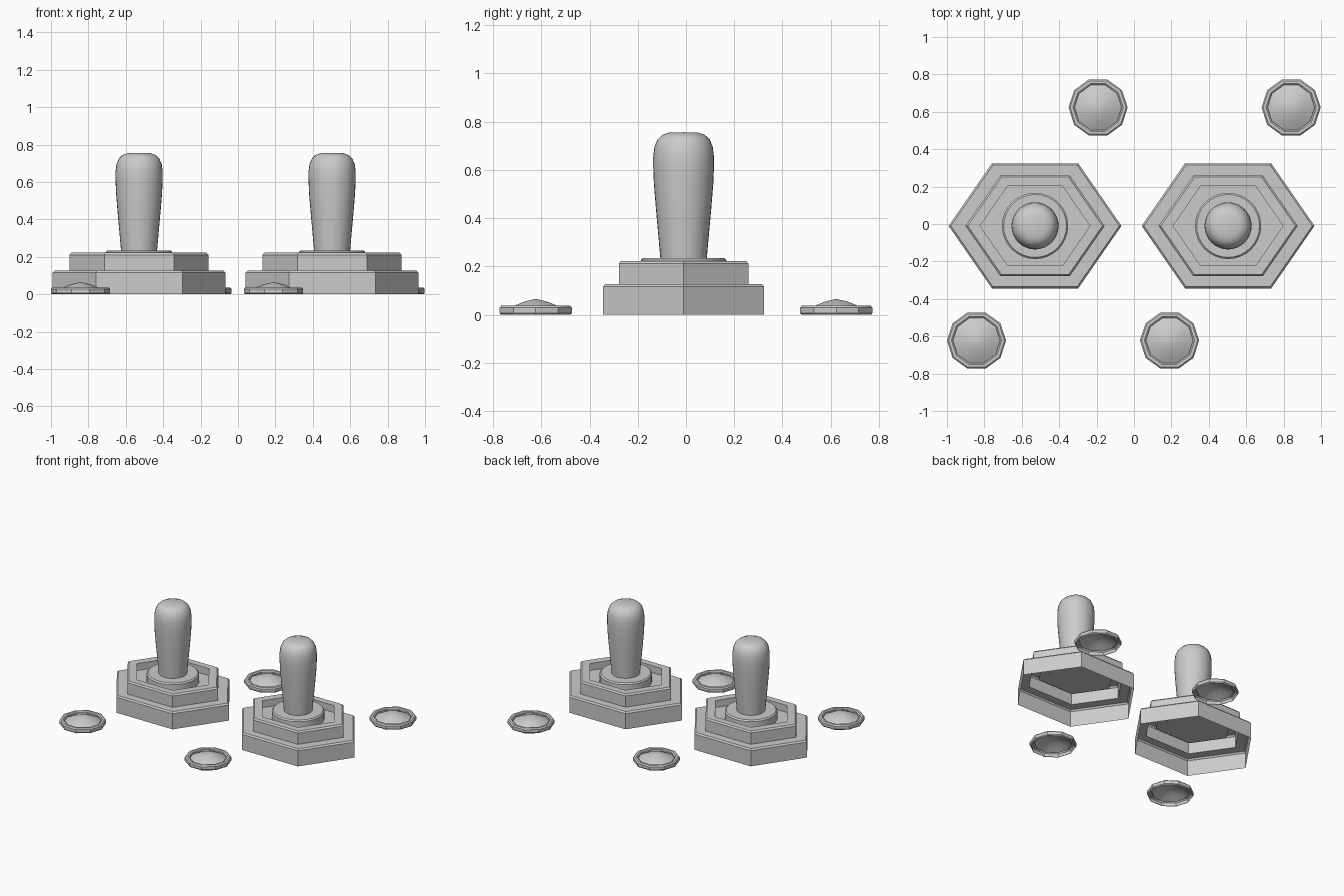
import bpy, bmesh, math

if "Cube" in bpy.data.objects:
    bpy.data.objects.remove(bpy.data.objects["Cube"])


def lathe(name, profile, sides, location, y_scale=1.0, cap_bottom=False):
    """Turn a (radius, height) profile around z; radius 0 closes to a point."""
    bm = bmesh.new()
    rings = []
    for r, z in profile:
        if r == 0:
            rings.append([bm.verts.new((0, 0, z))])
            continue
        rings.append([bm.verts.new((r * math.cos(2 * math.pi * i / sides),
                                    r * math.sin(2 * math.pi * i / sides) * y_scale, z))
                      for i in range(sides)])
    for low, high in zip(rings, rings[1:]):
        for i in range(sides):
            j = (i + 1) % sides
            if len(high) == 1:
                bm.faces.new((low[i], low[j], high[0]))
            else:
                bm.faces.new((low[i], low[j], high[j], high[i]))
    if cap_bottom:
        bm.faces.new(rings[0][::-1])
    mesh = bpy.data.meshes.new(name)
    bm.to_mesh(mesh)
    bm.free()
    obj = bpy.data.objects.new(name, mesh)
    obj.location = location
    bpy.context.collection.objects.link(obj)
    bpy.ops.object.select_all(action='DESELECT')
    obj.select_set(True)
    bpy.context.view_layer.objects.active = obj
    bpy.ops.object.shade_smooth_by_angle(angle=math.radians(30))
    return obj


# Stepped hexagonal shell, open below, with a shallow recess on top
BASE = [(0.462, 0), (0.462, 0.116), (0.45, 0.127), (0.372, 0.127), (0.372, 0.211),
        (0.36, 0.222), (0.294, 0.222), (0.294, 0.17), (0.17, 0.17)]
# Round collar in the recess
COLLAR = [(0.177, 0.165), (0.177, 0.226), (0.168, 0.235), (0, 0.235)]
# Handle that widens upwards to a rounded end
HANDLE = [(0.096, 0.23), (0.104, 0.32), (0.114, 0.43), (0.123, 0.54), (0.126, 0.61),
          (0.126, 0.655), (0.121, 0.695), (0.108, 0.726), (0.088, 0.745),
          (0.062, 0.754), (0, 0.756)]
# Small ten-sided button: raised rim around a low dome, open below
BUTTON = [(0.152, 0), (0.158, 0.007), (0.158, 0.029), (0.150, 0.037), (0.134, 0.037),
          (0.126, 0.031), (0.126, 0.02), (0.09, 0.038), (0.05, 0.054), (0, 0.065)]

for side, x in (("left", -0.529), ("right", 0.503)):
    centre = (x, -0.01, 0)
    lathe(f"{side}_hex_base", BASE, 6, centre, y_scale=0.834)
    lathe(f"{side}_collar", COLLAR, 32, centre, cap_bottom=True)
    lathe(f"{side}_handle", HANDLE, 32, centre, cap_bottom=True)
    # Buttons in front of and behind each base
    lathe(f"{side}_front_button", BUTTON, 10, (x - 0.313, -0.623, 0))
    lathe(f"{side}_back_button", BUTTON, 10, (x + 0.337, 0.623, 0))
